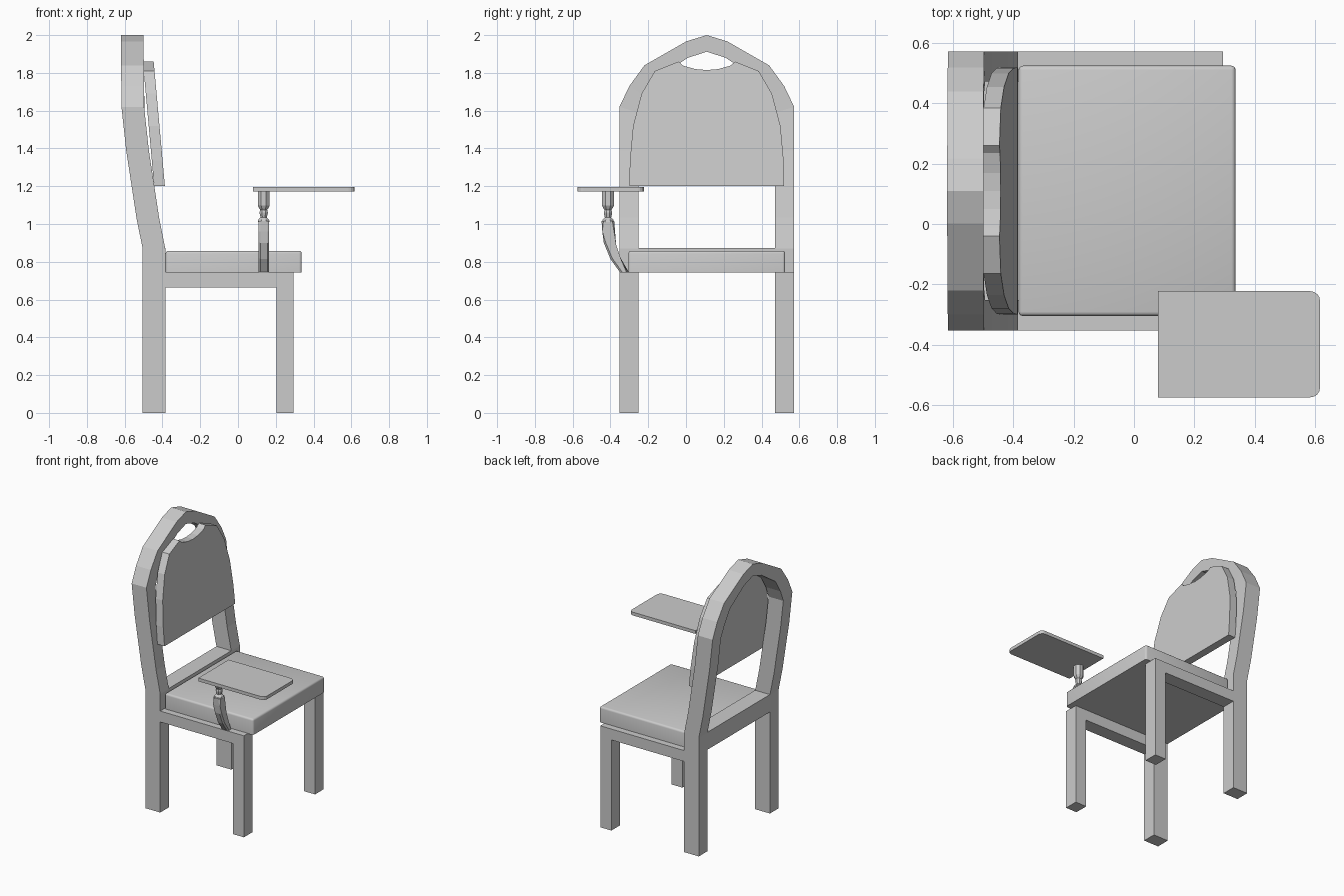
import bpy, bmesh, math
from mathutils import Vector

cube = bpy.data.objects.get("Cube")
if cube:
    bpy.data.objects.remove(cube, do_unlink=True)

MID = 0.11  # chair centre line in y

grey = bpy.data.materials.new("plain grey")
grey.use_nodes = True
grey.diffuse_color = (0.6, 0.6, 0.6, 1)
grey.node_tree.nodes["Principled BSDF"].inputs["Base Color"].default_value = (0.6, 0.6, 0.6, 1)


def finish(name, bm, smooth=False):
    bmesh.ops.recalc_face_normals(bm, faces=bm.faces)
    mesh = bpy.data.meshes.new(name)
    bm.to_mesh(mesh)
    bm.free()
    mesh.materials.append(grey)
    obj = bpy.data.objects.new(name, mesh)
    bpy.context.collection.objects.link(obj)
    if smooth:
        bpy.ops.object.select_all(action='DESELECT')
        obj.select_set(True)
        bpy.context.view_layer.objects.active = obj
        bpy.ops.object.shade_smooth_by_angle(angle=math.radians(35))
    return obj


def prism(ring_a, ring_b):
    """Closed solid between two matching outlines."""
    bm = bmesh.new()
    a = [bm.verts.new(p) for p in ring_a]
    b = [bm.verts.new(p) for p in ring_b]
    bm.faces.new(a)
    bm.faces.new(b[::-1])
    for i in range(len(a)):
        j = (i + 1) % len(a)
        bm.faces.new((a[i], a[j], b[j], b[i]))
    return bm


def box(x0, x1, y0, y1, z0, z1):
    ring = [(x0, y0), (x1, y0), (x1, y1), (x0, y1)]
    return prism([(x, y, z0) for x, y in ring], [(x, y, z1) for x, y in ring])


def bevel(bm, edges, width, segments):
    bmesh.ops.bevel(bm, geom=edges, offset=width, segments=segments,
                    profile=0.5, affect='EDGES')


def interpolate(table, z):
    for (z0, v0), (z1, v1) in zip(table, table[1:]):
        if z <= z1:
            return v0 + (v1 - v0) * (z - z0) / (z1 - z0)
    return table[-1][1]


# Back frame: rear legs, leaning posts and arch in one bent band
lean = [(0, -0.385), (0.87, -0.385), (1.035, -0.418), (1.2, -0.443),
        (1.39, -0.472), (1.62, -0.497), (2, -0.5)]
outer = [(0.4625, z) for z in (0, 0.87, 1.035, 1.2, 1.39, 1.62)]
outer += [(0.41, 1.73), (0.33, 1.84), (0.108, 1.967), (0, 2)]
inner = [(0.362, z) for z in (0, 0.87, 1.035, 1.2, 1.39, 1.59)]
inner += [(0.325, 1.675), (0.265, 1.77), (0.1, 1.88), (0, 1.912)]


def mirrored(points):
    return [(-w, z) for w, z in points] + [(w, z) for w, z in points[-2::-1]]


bm = bmesh.new()
sections = []
for o, i in zip(mirrored(outer), mirrored(inner)):
    section = []
    for (w, z), depth in ((o, 0), (i, 0), (i, 0.12), (o, 0.12)):
        section.append(bm.verts.new((interpolate(lean, z) - depth, MID + w, z)))
    sections.append(section)
for s, t in zip(sections, sections[1:]):
    for k in range(4):
        n = (k + 1) % 4
        bm.faces.new((s[k], s[n], t[n], t[k]))
bm.faces.new(sections[0])
bm.faces.new(sections[-1])
finish("back_frame", bm)

# Rail joining the posts behind the seat
finish("back_rail", box(-0.505, -0.385, MID - 0.365, MID + 0.365, 0.745, 0.873))

# Front legs with their side rails
side = [(-0.39, 0.665), (0.205, 0.665), (0.205, 0), (0.295, 0),
        (0.295, 0.745), (-0.39, 0.745)]
for name, sign in (("right_leg_and_rail", -1), ("left_leg_and_rail", 1)):
    finish(name, prism([(x, MID + sign * 0.4625, z) for x, z in side],
                       [(x, MID + sign * 0.362, z) for x, z in side]))

# Seat cushion with softened edges
bm = box(-0.383, 0.337, -0.305, 0.525, 0.743, 0.858)
bevel(bm, [e for e in bm.edges if max(v.co.z for v in e.verts) > 0.8], 0.014, 3)
finish("seat_cushion", bm, smooth=True)

# Backrest panel with a scooped hand hold
half = [(0.41, 1.2), (0.407, 1.335), (0.39, 1.52), (0.345, 1.69), (0.275, 1.81),
        (0.15, 1.86), (0.125, 1.838), (0.06, 1.82), (0, 1.815)]
outline = mirrored(half)


def panel_ring(depth):
    return [(-0.387 - 0.09 * (z - 1.2) - depth, MID + w, z) for w, z in outline]


finish("backrest_panel", prism(panel_ring(0), panel_ring(0.057)))

# Curved bracket carrying the tray post
curve = [(-0.447, 1.015), (-0.443, 0.96), (-0.435, 0.9), (-0.4, 0.815), (-0.35, 0.745),
         (-0.303, 0.745), (-0.355, 0.815), (-0.38, 0.89), (-0.38, 1.015)]
bm = prism([(0.108, y, z) for y, z in curve], [(0.165, y, z) for y, z in curve])
bevel(bm, [e for e in bm.edges if abs(e.verts[0].co.x - e.verts[1].co.x) < 0.001
           and min(v.co.z for v in e.verts) < 1.01 and max(v.co.z for v in e.verts) > 0.75],
      0.01, 1)
finish("tray_bracket", bm)

# Turned post under the tray
bm = bmesh.new()
turned = [(0.034, 1.01), (0.03, 1.024), (0.018, 1.035), (0.022, 1.05), (0.024, 1.06),
          (0.02, 1.075), (0.026, 1.083), (0.034, 1.097), (0.034, 1.175)]
SIDES = 8
rings = []
for r, z in turned:
    angles = [(k + 0.5) * math.tau / SIDES for k in range(SIDES)]
    rings.append([bm.verts.new((0.136 + r * math.cos(a), -0.413 + r * math.sin(a), z))
                  for a in angles])
for low, high in zip(rings, rings[1:]):
    for k in range(SIDES):
        n = (k + 1) % SIDES
        bm.faces.new((low[k], low[n], high[n], high[k]))
bm.faces.new(rings[0])
bm.faces.new(rings[-1])
finish("tray_post", bm)

# Writing tray, rounded at its outer corners
bm = box(0.08, 0.617, -0.575, -0.223, 1.173, 1.197)
bevel(bm, [e for e in bm.edges if abs(e.verts[0].co.z - e.verts[1].co.z) > 0.01
           and e.verts[0].co.x > 0.5], 0.032, 4)
finish("writing_tray", bm)
